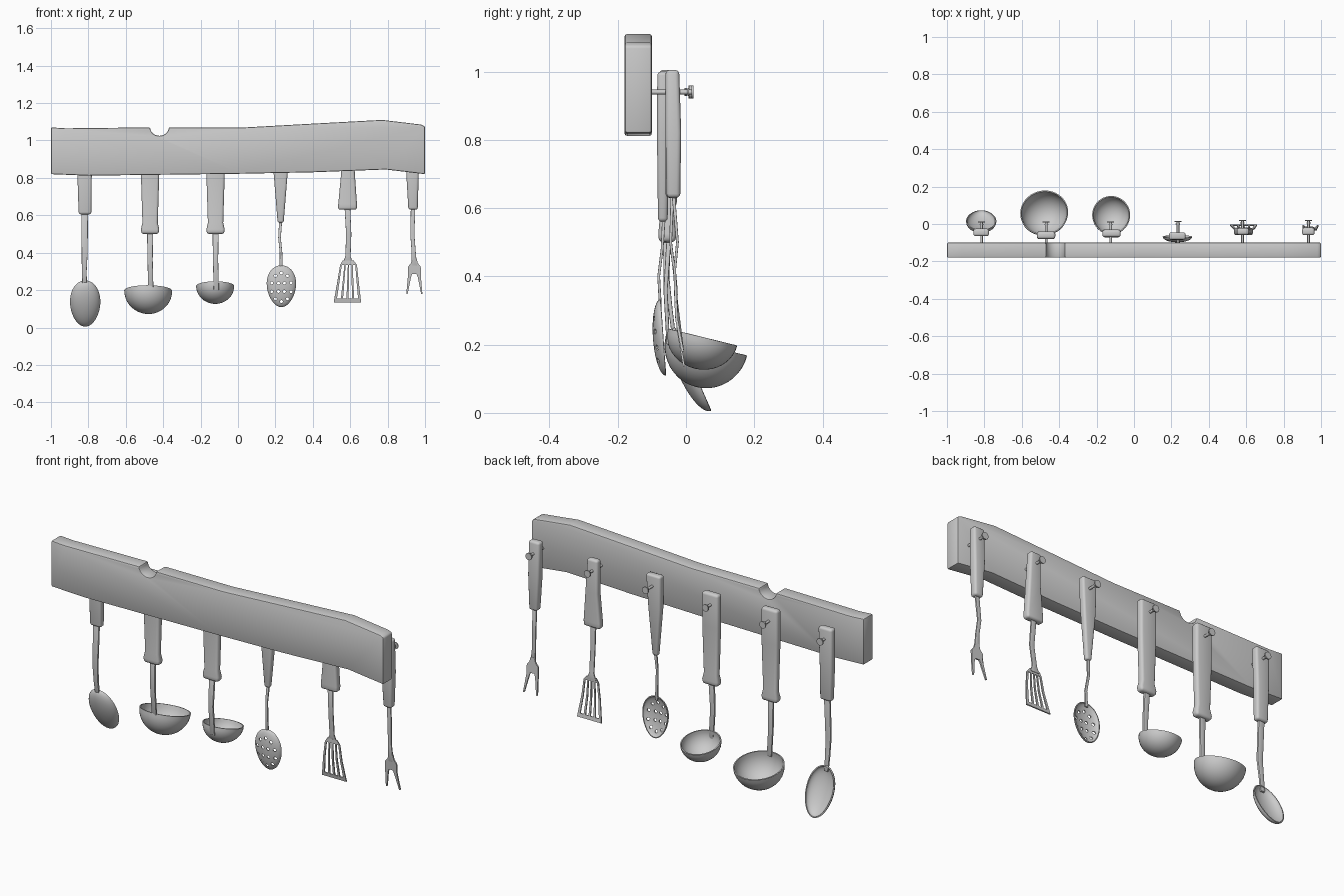
import bpy, bmesh, math
from mathutils import Matrix, Vector

if "Cube" in bpy.data.objects:
    bpy.data.objects.remove(bpy.data.objects["Cube"])

grey = bpy.data.materials.new("plain grey")
grey.use_nodes = True
grey.diffuse_color = (0.6, 0.6, 0.6, 1)
grey.node_tree.nodes["Principled BSDF"].inputs["Base Color"].default_value = grey.diffuse_color


def finish(name, bm, bevel=0, segments=2, solid=0, offset=-1, cutter=None, sharp=35):
    """Turn a bmesh into an object, apply its modifiers and shade it."""
    bmesh.ops.recalc_face_normals(bm, faces=bm.faces)
    mesh = bpy.data.meshes.new(name)
    bm.to_mesh(mesh)
    bm.free()
    mesh.materials.append(grey)
    ob = bpy.data.objects.new(name, mesh)
    bpy.context.collection.objects.link(ob)
    if solid:
        m = ob.modifiers.new("thickness", 'SOLIDIFY')
        m.thickness, m.offset = solid, offset
    if bevel:
        m = ob.modifiers.new("round", 'BEVEL')
        m.width, m.segments, m.limit_method = bevel, segments, 'ANGLE'
    if cutter:
        m = ob.modifiers.new("holes", 'BOOLEAN')
        m.object, m.solver = cutter, 'EXACT'
    bpy.ops.object.select_all(action='DESELECT')
    ob.select_set(True)
    bpy.context.view_layer.objects.active = ob
    for m in list(ob.modifiers):
        bpy.ops.object.modifier_apply(modifier=m.name)
    bpy.ops.object.shade_smooth_by_angle(angle=math.radians(sharp))
    return ob


def prism(name, outline, y0, y1, bevel=0, bend=None):
    """Extrude an (x, z) outline along y, with an optional bend y = f(z)."""
    bm = bmesh.new()
    face = bm.faces.new([bm.verts.new((x, y0, z)) for x, z in outline])
    new = bmesh.ops.extrude_face_region(bm, geom=[face])["geom"]
    for v in new:
        if isinstance(v, bmesh.types.BMVert):
            v.co.y = y1
    if bend:
        for v in bm.verts:
            v.co.y += bend(v.co.z)
    return finish(name, bm, bevel)


def loft(name, sections, bevel, segments=2):
    """Rectangular sections (x, y, z, half width, half depth) joined in order."""
    bm = bmesh.new()
    rings = [[bm.verts.new((x + a * w, y + b * d, z))
              for a, b in ((-1, -1), (1, -1), (1, 1), (-1, 1))]
             for x, y, z, w, d in sections]
    for lo, hi in zip(rings, rings[1:]):
        for i in range(4):
            j = (i + 1) % 4
            bm.faces.new((lo[i], lo[j], hi[j], hi[i]))
    bm.faces.new(rings[0])
    bm.faces.new(rings[-1])
    return finish(name, bm, bevel, segments)


def bowl(name, centre, a, b, depth, tilt, yaw=0, egg=0, wall=0.006, cutter=None):
    """Half ellipsoid shell; its rim is tipped about x."""
    bm = bmesh.new()
    n, rows = 40, 10
    place = (Matrix.Translation(centre) @ Matrix.Rotation(tilt, 4, 'X')
             @ Matrix.Rotation(yaw, 4, 'Z'))

    def point(row, i):
        t, u = math.pi / 2 * row / rows, math.tau * i / n
        r = math.sin(t)
        x = a * r * math.cos(u) * (1 + egg * math.sin(u))
        return place @ Vector((x, b * r * math.sin(u), -depth * math.cos(t)))

    pole = bm.verts.new(point(0, 0))
    rings = [[bm.verts.new(point(k, i)) for i in range(n)] for k in range(1, rows + 1)]
    for i in range(n):
        j = (i + 1) % n
        bm.faces.new((pole, rings[0][j], rings[0][i]))
        for lo, hi in zip(rings, rings[1:]):
            bm.faces.new((lo[i], lo[j], hi[j], hi[i]))
    return finish(name, bm, solid=wall, cutter=cutter, sharp=40)


def rods(bm, x, z, y0, y1, radius, sides=12):
    """Cylinder along y."""
    where = Matrix.Translation((x, (y0 + y1) / 2, z)) @ Matrix.Rotation(math.pi / 2, 4, 'X')
    bmesh.ops.create_cone(bm, cap_ends=True, segments=sides, radius1=radius,
                          radius2=radius, depth=y1 - y0, matrix=where)


# Wavy board with a round notch in its top edge
notch = [(-0.42 + 0.05 * math.cos(t), 1.07 + 0.045 * math.sin(t))
         for t in [math.pi + math.pi * k / 12 for k in range(13)]]
board = [(-1, 1.07), (-0.92, 1.065)] + notch + [
    (0.04, 1.07), (0.4, 1.09), (0.77, 1.11), (0.98, 1.085), (1, 1.075),
    (1, 0.82), (0.79, 0.845), (0.4, 0.83), (0, 0.822), (-0.8, 0.812), (-1, 0.82)]
prism("board", board, -0.18, -0.10, 0.007)

# Nails through the handles
for name, x, tip in (("spoon", -0.815, 0.01), ("large_ladle", -0.47, 0.01),
                     ("small_ladle", -0.125, 0.01), ("skimmer", 0.235, 0.012),
                     ("spatula", 0.58, 0.018), ("fork", 0.933, 0.018)):
    bm = bmesh.new()
    rods(bm, x, 0.94, -0.11, tip, 0.007)
    rods(bm, x, 0.94, tip - 0.014, tip - 0.009, 0.012)
    rods(bm, x, 0.94, tip - 0.002, tip + 0.004, 0.019, 16)
    finish(name + "_nail", bm)

# Spoon
loft("spoon_handle", [(-0.818, -0.045, 0.605, 0.034, 0.018), (-0.82, -0.045, 0.8, 0.038, 0.02),
                      (-0.817, -0.045, 1.0, 0.042, 0.02)], 0.012, 3)
loft("spoon_neck", [(-0.82, -0.035, 0.22, 0.012, 0.006), (-0.822, -0.045, 0.3, 0.013, 0.006),
                    (-0.82, -0.055, 0.4, 0.016, 0.006), (-0.82, -0.045, 0.62, 0.018, 0.006)], 0.003)
bowl("spoon_bowl", (-0.817, 0.02, 0.129), 0.081, 0.134, 0.045, -1.16, egg=-0.08)

# Ladles share one shape of handle and neck
for name, x, y, top in (("large_ladle", -0.47, -0.06, 1.005), ("small_ladle", -0.12, -0.05, 1.0)):
    loft(name + "_handle", [(x, y, 0.5, 0.046, 0.02), (x, y, 0.525, 0.049, 0.021),
                            (x, y, 0.56, 0.041, 0.018), (x, y, 0.82, 0.049, 0.02),
                            (x, y, top, 0.049, 0.02)], 0.013, 3)
    loft(name + "_neck", [(x + 0.004, -0.052, 0.2, 0.014, 0.005), (x, -0.06, 0.36, 0.014, 0.006),
                          (x, y, 0.51, 0.016, 0.007)], 0.003)
bowl("large_ladle_bowl", (-0.48, 0.06, 0.197), 0.129, 0.122, 0.125, -0.24, yaw=0.3)
bowl("small_ladle_bowl", (-0.122, 0.048, 0.222), 0.102, 0.105, 0.095, -0.24)

# Skimmer with a pierced shallow dish
loft("skimmer_handle", [(0.228, -0.068, 0.56, 0.016, 0.014), (0.228, -0.066, 0.82, 0.037, 0.019),
                        (0.232, -0.064, 1.0, 0.044, 0.02)], 0.011, 3)
loft("skimmer_neck", [(0.23, -0.075, 0.31, 0.008, 0.004), (0.23, -0.08, 0.4, 0.007, 0.004),
                      (0.222, -0.07, 0.48, 0.007, 0.004), (0.228, -0.065, 0.57, 0.008, 0.005)], 0.002)
bm = bmesh.new()
for count, reach in ((10, 0.68), (4, 0.28)):
    for i in range(count):
        u = math.tau * (i + 0.5) / count
        rods(bm, 0.232 + 0.08 * reach * math.cos(u), 0.215 + 0.112 * reach * math.sin(u),
             -0.2, 0.1, 0.008, 10)
drill = finish("hole_cutter", bm)
bowl("skimmer_dish", (0.232, -0.067, 0.221), 0.078, 0.112, 0.03, -1.5, egg=-0.13,
     wall=0.005, cutter=drill)
bpy.data.objects.remove(drill)

# Spatula with four slots
loft("spatula_handle", [(0.585, -0.04, 0.63, 0.05, 0.02), (0.586, -0.04, 0.66, 0.05, 0.02),
                        (0.588, -0.04, 0.82, 0.037, 0.02), (0.582, -0.04, 1.0, 0.032, 0.018)], 0.012, 3)
loft("spatula_neck", [(0.588, -0.027, 0.345, 0.028, 0.003), (0.588, -0.03, 0.38, 0.014, 0.004),
                      (0.592, -0.045, 0.5, 0.014, 0.004), (0.585, -0.04, 0.64, 0.015, 0.005)], 0.002)
bm = bmesh.new()
columns = [0, 0.1, 0.25, 0.33, 0.46, 0.54, 0.67, 0.75, 0.9, 1]
grid = []
for z, y, left, right in ((0.135, -0.005, 0.512, 0.658), (0.155, -0.009, 0.515, 0.656),
                          (0.25, -0.025, 0.532, 0.645), (0.335, -0.03, 0.546, 0.636),
                          (0.358, -0.029, 0.56, 0.618)):
    grid.append([bm.verts.new((left + (right - left) * c, y, z)) for c in columns])
for r in range(len(grid) - 1):
    for c in range(len(columns) - 1):
        if r in (0, 3) or c % 2 == 0:
            lo, hi = grid[r], grid[r + 1]
            bm.faces.new((lo[c], lo[c + 1], hi[c + 1], hi[c]))
finish("spatula_blade", bm, solid=0.006, offset=0)

# Two-pronged fork
loft("fork_handle", [(0.936, -0.037, 0.63, 0.025, 0.02), (0.933, -0.037, 0.82, 0.033, 0.023),
                     (0.932, -0.04, 1.005, 0.033, 0.02)], 0.012, 3)
loft("fork_neck", [(0.943, -0.03, 0.33, 0.014, 0.004), (0.938, -0.033, 0.42, 0.011, 0.004),
                   (0.932, -0.025, 0.5, 0.011, 0.004), (0.936, -0.037, 0.64, 0.012, 0.005)], 0.002)
half = [(0.012, 0.37), (0.018, 0.345), (0.034, 0.325), (0.035, 0.27), (0.043, 0.18),
        (0.036, 0.18), (0.018, 0.27), (0.012, 0.285)]
fork = [(0.943 + x, z) for x, z in half] + [(0.943 - x, z) for x, z in reversed(half)]
prism("fork_prongs", fork, -0.034, -0.026, bend=lambda z: 0.9 * max(0, 0.33 - z) ** 2)
